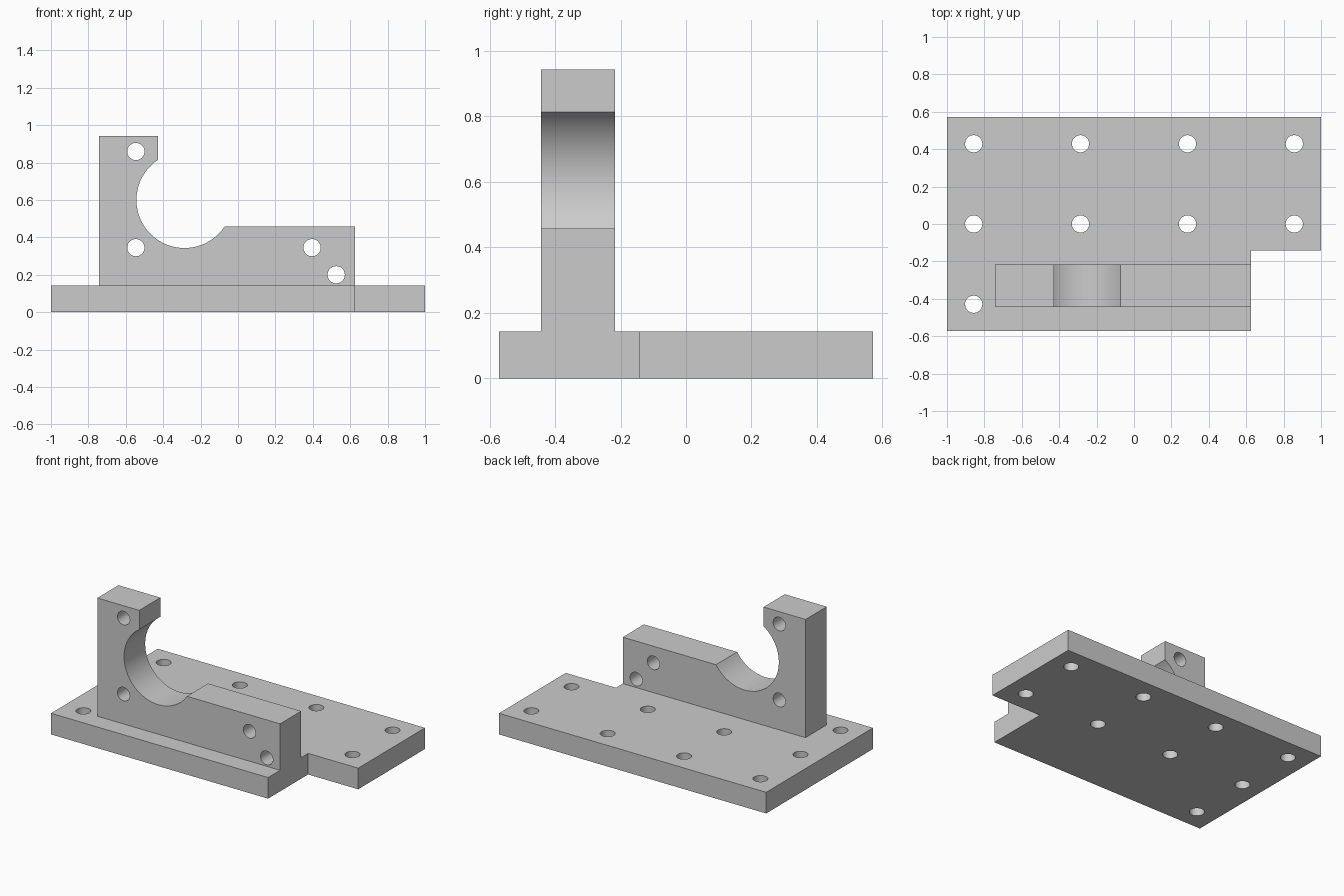
import bpy
import math
from mathutils import Matrix, Vector

cube = bpy.data.objects.get("Cube")
if cube:
    bpy.data.objects.remove(cube, do_unlink=True)

grey = bpy.data.materials.new("plain grey")
grey.use_nodes = True
colour = (0.6, 0.6, 0.6, 1)
grey.diffuse_color = colour
grey.node_tree.nodes["Principled BSDF"].inputs["Base Color"].default_value = colour

HOLE_RADIUS = 0.046
SHELF = 0.143          # plate thickness
NOTCH_X = 0.625        # notch side, flush with the end of the upright
FRONT, BACK = -0.443, -0.217

# Maps a profile drawn in x, z so that its extrusion runs from front to back
UPRIGHT_FRAME = Matrix(((1, 0, 0, 0), (0, 0, 1, 0), (0, 1, 0, 0), (0, 0, 0, 1)))


def prism(name, outline, low, high, frame=Matrix()):
    """Extrude a flat outline between two depths."""
    n = len(outline)
    verts = [frame @ Vector((u, v, w)) for w in (low, high) for u, v in outline]
    faces = [list(range(n))[::-1], list(range(n, 2 * n))]
    faces += [(i, (i + 1) % n, (i + 1) % n + n, i + n) for i in range(n)]
    mesh = bpy.data.meshes.new(name)
    mesh.from_pydata(verts, [], faces)
    if frame.determinant() < 0:
        mesh.flip_normals()
    mesh.materials.append(grey)
    obj = bpy.data.objects.new(name, mesh)
    bpy.context.collection.objects.link(obj)
    return obj


def arc(cx, cy, radius, start, end, steps):
    return [(cx + radius * math.cos(start + (end - start) * i / steps),
             cy + radius * math.sin(start + (end - start) * i / steps))
            for i in range(steps + 1)]


def drill(obj, centres, low, high, frame=Matrix()):
    """Cut round through-holes, then remove the cutters."""
    bpy.context.view_layer.objects.active = obj
    for u, v in centres:
        circle = arc(u, v, HOLE_RADIUS, 0, math.tau, 40)[:-1]
        cutter = prism("hole_cutter", circle, low - 0.05, high + 0.05, frame)
        cutter.hide_render = True
        mod = obj.modifiers.new("hole", 'BOOLEAN')
        mod.operation = 'DIFFERENCE'
        mod.solver = 'EXACT'
        mod.object = cutter
        bpy.ops.object.modifier_apply(modifier=mod.name)
        bpy.data.objects.remove(cutter, do_unlink=True)


def smooth(obj):
    bpy.ops.object.select_all(action='DESELECT')
    obj.select_set(True)
    bpy.context.view_layer.objects.active = obj
    bpy.ops.object.shade_smooth_by_angle(angle=math.radians(30))


# Base plate with a notched corner and a grid of mounting holes
plate = prism("base_plate", [(-1, -0.571), (NOTCH_X, -0.571), (NOTCH_X, -0.143),
                             (1, -0.143), (1, 0.571), (-1, 0.571)], 0, SHELF)
plate_holes = [(x, y) for x in (-0.857, -0.286, 0.286, 0.857) for y in (0.429, 0)]
plate_holes.append((-0.857, -0.429))
drill(plate, plate_holes, 0, SHELF)
smooth(plate)

# Upright wall with a round cradle opening between the tall post and low shoulder
cx, cz, radius = -0.286, 0.6, 0.257
post_angle = math.atan2(0.214, -0.143)
shoulder_angle = math.atan2(-0.143, 0.214) + math.tau
cradle = arc(cx, cz, radius, post_angle, shoulder_angle, 48)
outline = [(NOTCH_X, SHELF), (-0.743, SHELF), (-0.743, 0.943), (-0.429, 0.943)]
outline += cradle + [(NOTCH_X, cradle[-1][1])]
wall = prism("upright_wall", outline[::-1], FRONT, BACK, UPRIGHT_FRAME)
wall_holes = [(-0.546, 0.859), (-0.546, 0.345), (0.396, 0.345), (0.525, 0.2)]
drill(wall, wall_holes, FRONT, BACK, UPRIGHT_FRAME)
smooth(wall)
